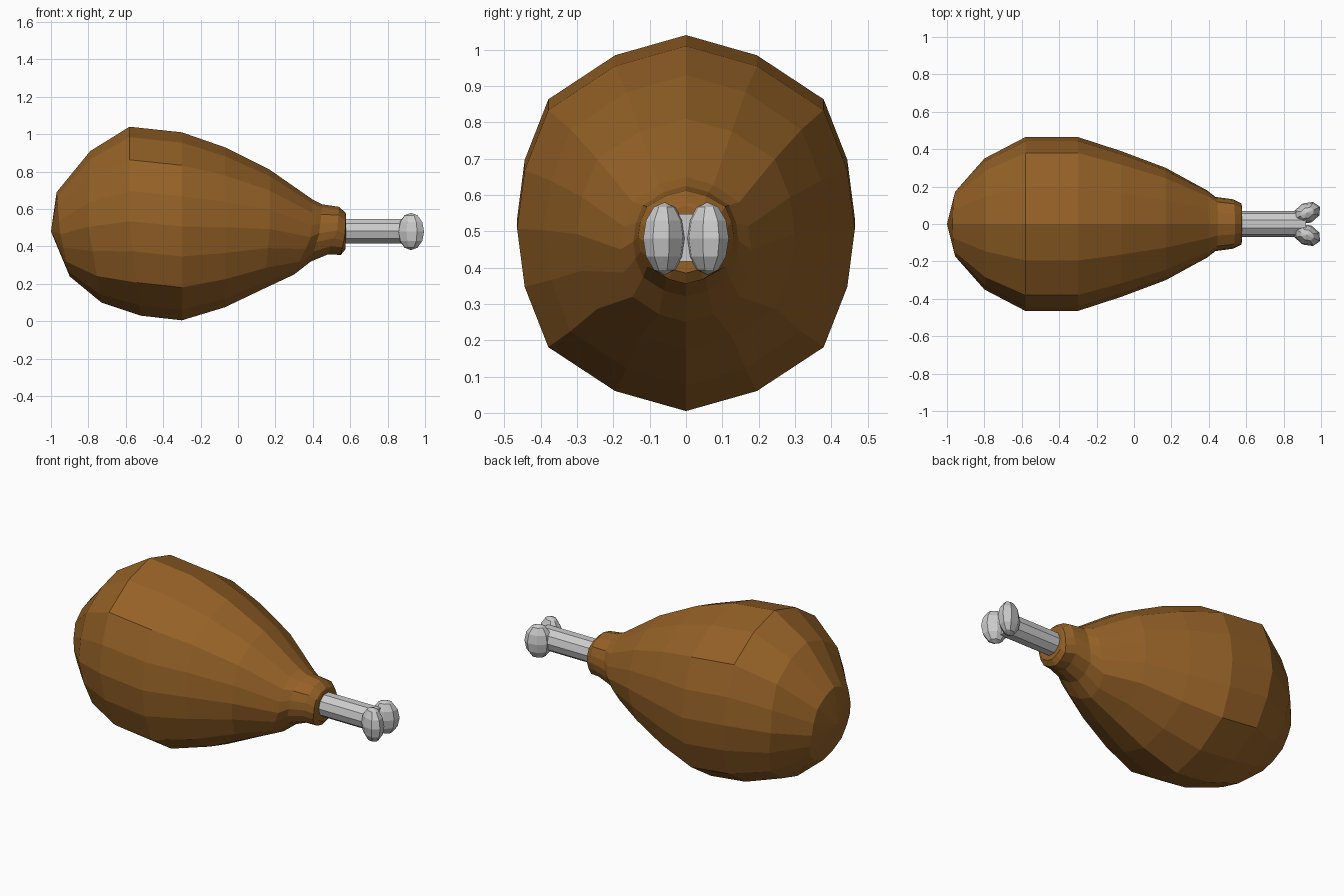
import bpy, bmesh, math

if "Cube" in bpy.data.objects:
    bpy.data.objects.remove(bpy.data.objects["Cube"])

brown = bpy.data.materials.new("roasted_brown")
brown.diffuse_color = (0.30, 0.12, 0.02, 1)
brown.use_nodes = True
brown.node_tree.nodes["Principled BSDF"].inputs["Base Color"].default_value = brown.diffuse_color


def finish(bm, name, mat=None):
    bmesh.ops.recalc_face_normals(bm, faces=bm.faces)
    me = bpy.data.meshes.new(name)
    bm.to_mesh(me)
    bm.free()
    ob = bpy.data.objects.new(name, me)
    bpy.context.collection.objects.link(ob)
    if mat:
        me.materials.append(mat)
    return ob


# Meat: 16-sided cross-section swept through tilted rings
quarter = [(0, 1), (0.42, 0.89), (0.815, 0.65), (0.955, 0.32), (1, 0)]
half = quarter + [(y, -z) for y, z in quarter[-2::-1]]
section = half + [(-y, z) for y, z in half[-2:0:-1]]

# top x, top z, middle x, half width, bottom x, bottom z
rings = [
    (-0.97, 0.69, -0.95, 0.18, -0.90, 0.24),
    (-0.79, 0.91, -0.80, 0.35, -0.73, 0.10),
    (-0.58, 1.04, -0.58, 0.465, -0.52, 0.03),
    (-0.30, 1.01, -0.30, 0.465, -0.30, 0.005),
    (-0.07, 0.93, -0.07, 0.39, -0.07, 0.075),
    (0.17, 0.81, 0.17, 0.30, 0.14, 0.175),
    (0.40, 0.65, 0.39, 0.18, 0.30, 0.25),
    (0.45, 0.625, 0.435, 0.145, 0.39, 0.32),
    (0.54, 0.612, 0.53, 0.132, 0.48, 0.357),
    (0.575, 0.58, 0.573, 0.11, 0.55, 0.355),
    (0.578, 0.57, 0.578, 0.09, 0.575, 0.385),
]
bm = bmesh.new()
loops = []
for xt, zt, xm, w, xb, zb in rings:
    zc, h = (zt + zb) / 2, (zt - zb) / 2
    loops.append([bm.verts.new((xm + ((xt if z > 0 else xb) - xm) * abs(z),
                                w * y, zc + h * z)) for y, z in section])
n = len(section)
for a, b in zip(loops, loops[1:]):
    for i in range(n):
        j = (i + 1) % n
        bm.faces.new((a[i], a[j], b[j], b[i]))
tip = bm.verts.new((-1, 0, 0.48))
for i in range(n):
    bm.faces.new((tip, loops[0][(i + 1) % n], loops[0][i]))
bm.faces.new(loops[-1])
finish(bm, "meat", brown)

# Bone shaft
bpy.ops.mesh.primitive_cylinder_add(vertices=10, radius=0.069, depth=0.40,
                                    location=(0.72, 0, 0.482),
                                    rotation=(0, math.pi / 2, 0))
bpy.context.object.name = "bone_shaft"

# Two rounded knuckles, splayed outwards at the bone end
for side, name in ((1, "left"), (-1, "right")):
    bpy.ops.mesh.primitive_uv_sphere_add(segments=8, ring_count=6, radius=1,
                                         location=(0.925, side * 0.059, 0.48),
                                         rotation=(0, 0, side * math.radians(25)))
    knob = bpy.context.object
    knob.name = "bone_knuckle_" + name
    knob.scale = (0.077, 0.056, 0.1)
